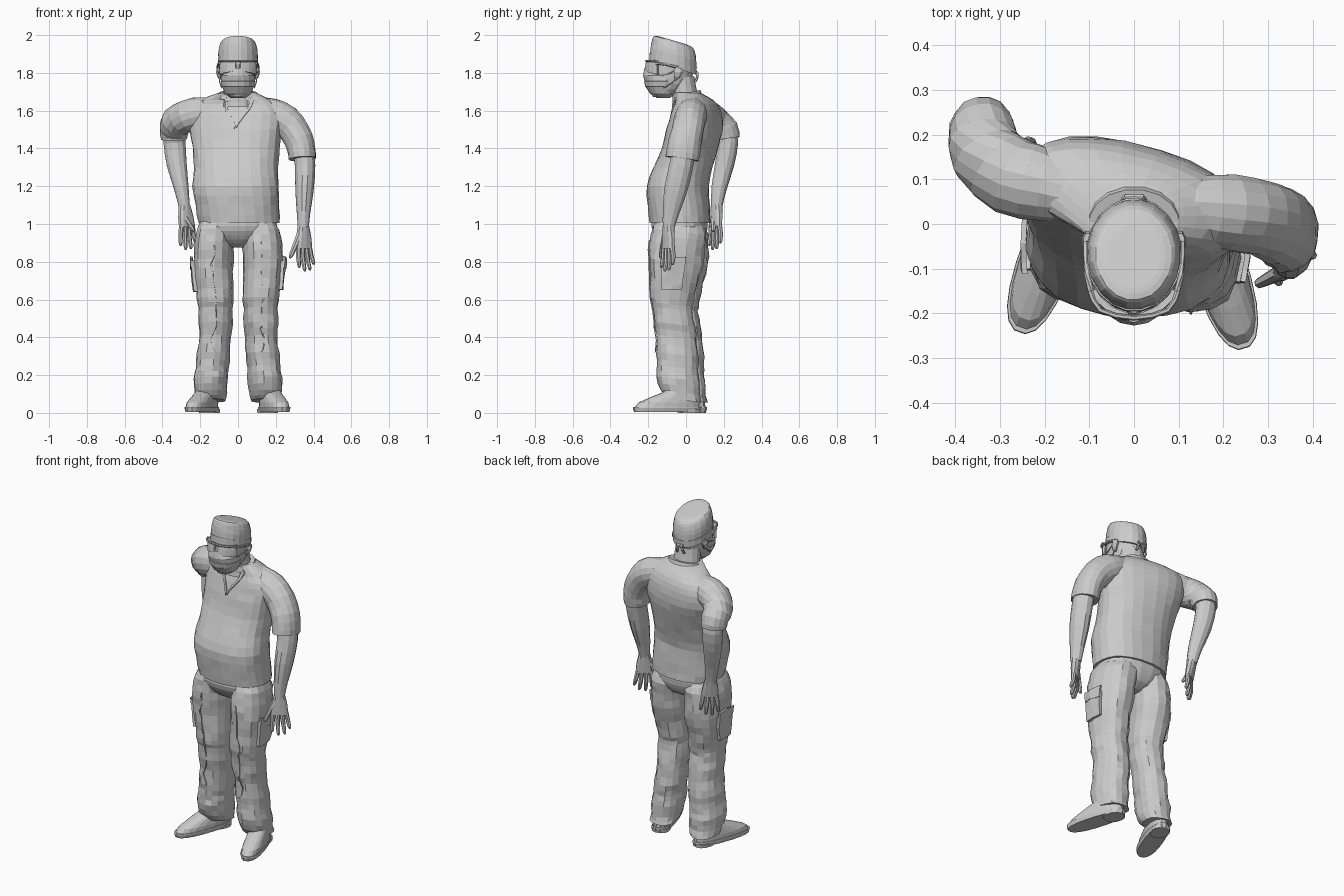
import bpy, bmesh, math, random
from mathutils import Vector
from mathutils.bvhtree import BVHTree

random.seed(4)
X, Y, Z = Vector((1, 0, 0)), Vector((0, 1, 0)), Vector((0, 0, 1))


def finish(name, bm):
    bmesh.ops.recalc_face_normals(bm, faces=bm.faces)
    me = bpy.data.meshes.new(name)
    bm.to_mesh(me)
    bm.free()
    ob = bpy.data.objects.new(name, me)
    bpy.context.collection.objects.link(ob)
    return ob


def spline(a, b, c, d, t):
    return 0.5 * (2*b + (c-a)*t + (2*a-5*b+4*c-d)*t*t + (3*b-a-3*c+d)*t**3)


def loft(name, rings, axis=None, sides=16, sub=2, p=2.0, wrinkle=0.0):
    """Skin of oval rings (x, y, z, rx, ry, yaw); axis fixes the ring normal."""
    rings = [tuple(r) + (0,) * (6 - len(r)) for r in rings]
    full = []
    for i in range(len(rings) - 1):
        q = [rings[max(0, min(len(rings)-1, i+k))] for k in (-1, 0, 1, 2)]
        full += [[spline(*v, s / sub) for v in zip(*q)] for s in range(sub)]
    full.append(rings[-1])
    pts = [Vector(r[:3]) for r in full]
    bm, loops = bmesh.new(), []
    for i, r in enumerate(full):
        t = axis or pts[min(i+1, len(pts)-1)] - pts[max(i-1, 0)]
        t = t.normalized()
        uy = (Y - t * Y.dot(t)).normalized()
        ux = uy.cross(t)
        yaw, loop = math.radians(r[5]), []
        ux, uy = ux*math.cos(yaw) + uy*math.sin(yaw), uy*math.cos(yaw) - ux*math.sin(yaw)
        for k in range(sides):
            a = 2 * math.pi * (k + 0.5) / sides
            c, s = math.cos(a), math.sin(a)
            c, s = math.copysign(abs(c)**(2/p), c), math.copysign(abs(s)**(2/p), s)
            w = 1 + random.uniform(-wrinkle, wrinkle)
            loop.append(bm.verts.new(pts[i] + (ux*c*r[3] + uy*s*r[4]) * w))
        loops.append(loop)
    for l0, l1 in zip(loops, loops[1:]):
        for k in range(sides):
            n = (k + 1) % sides
            bm.faces.new((l0[k], l0[n], l1[n], l1[k]))
    bm.faces.new(loops[0])
    bm.faces.new(loops[-1])
    return finish(name, bm)


def tube(name, pts, r, sides=6):
    return loft(name, [(*q, r, r) for q in pts], sides=sides, sub=2)


def patch(name, target, corners, thick, n=5, m=5, lift=0.5):
    """Cloth panel laid on the nearest surface of a target part."""
    me = target.data
    tree = BVHTree.FromPolygons([v.co for v in me.vertices], [q.vertices for q in me.polygons])
    a, b, c, d = map(Vector, corners)
    bm, grid = bmesh.new(), []
    for j in range(m + 1):
        row = []
        for i in range(n + 1):
            q = a.lerp(b, i/n).lerp(d.lerp(c, i/n), j/m)
            co, no, _, _ = tree.find_nearest(q)
            row.append(bm.verts.new(co + no * thick * lift))
        grid.append(row)
    for j in range(m):
        for i in range(n):
            bm.faces.new((grid[j][i], grid[j][i+1], grid[j+1][i+1], grid[j+1][i]))
    ob = finish(name, bm)
    mod = ob.modifiers.new("thickness", 'SOLIDIFY')
    mod.thickness, mod.offset = thick, 0
    return ob


def hand(side, wrist, knuckle, across, down, thumb):
    wrist, knuckle, thumb = Vector(wrist), Vector(knuckle), Vector(thumb)
    across, down = Vector(across).normalized(), Vector(down).normalized()
    yaw = -math.degrees(math.atan2(across.y, across.x))
    mid = wrist.lerp(knuckle, 0.55)
    loft(side + "_palm", [(*wrist, .031, .028, yaw), (*mid, .046, .023, yaw),
         (*knuckle, .049, .019, yaw)], sides=10, p=2.5)
    curl = across.cross(down) * 0.012
    for i, length in enumerate((.115, .135, .13, .10)):
        k = i - 1.5
        root = knuckle + across * k * .024 - down * .012
        d = (down + across * k * .09).normalized()
        loft(f"{side}_finger_{i+1}", [(*root, .014, .014), (*(root + d*length*.55 + curl*.4), .0125, .0125),
             (*(root + d*length*.9), .01, .01), (*(root + d*length), .005, .005)], sides=7, sub=1)
    root = wrist.lerp(knuckle, .35) - across * .025
    loft(side + "_thumb", [(*root, .018, .018), (*root.lerp(thumb, .55), .015, .015),
         (*root.lerp(thumb, .9), .012, .012), (*thumb, .006, .006)], sides=7, sub=1)


# Tunic: belly at the bottom, shoulders twisted so the right one is set back
tunic = loft("tunic", [
    (.005, -.032, 1.005, .216, .16, -2), (-.003, -.04, 1.10, .222, .164, -3),
    (-.012, -.045, 1.20, .23, .162, -5), (-.01, -.015, 1.30, .222, .152, -8),
    (-.01, .02, 1.40, .232, .142, -11), (-.01, .045, 1.50, .25, .136, -14),
    (-.01, .055, 1.58, .255, .118, -14), (-.015, .055, 1.635, .225, .098, -14),
    (-.01, .03, 1.675, .15, .08, -10), (0, .005, 1.695, .098, .07, 0)],
    axis=Z, sides=24, p=2.3, wrinkle=.014)
# V neckline bands and back collar
for s, x in (("right", -.09), ("left", .08)):
    patch(s + "_neckline", tunic, [(x, -.10, 1.68), (x*1.15, -.10, 1.67), (-.03 + x*.06, -.16, 1.53),
          (-.03, -.16, 1.545)], .007, n=2, m=6)
loft("collar", [(0, .008, 1.67, .112, .08), (0, .005, 1.695, .1, .074)], axis=Vector((0, -.2, 1)), sub=1)

# Sleeves growing out of the shoulder slope, bent right arm and hanging left arm
loft("right_sleeve", [(-.10, .06, 1.615, .06, .06), (-.19, .085, 1.59, .083, .082), (-.27, .105, 1.572, .088, .088),
     (-.328, .155, 1.54, .083, .082), (-.338, .203, 1.495, .076, .078), (-.338, .215, 1.45, .071, .07)],
     wrinkle=.03)
loft("right_forearm", [(-.338, .205, 1.50, .058, .062), (-.336, .222, 1.43, .06, .056),
     (-.325, .205, 1.32, .055, .052), (-.30, .175, 1.19, .04, .042), (-.284, .162, 1.09, .03, .03)], sides=12)
loft("left_sleeve", [(.08, .04, 1.615, .06, .06), (.17, .03, 1.585, .083, .082), (.25, .02, 1.545, .086, .085),
     (.305, .005, 1.48, .08, .086), (.333, -.01, 1.41, .076, .09), (.34, -.02, 1.345, .073, .09)], wrinkle=.03)
loft("left_forearm", [(.345, -.01, 1.42, .058, .065), (.355, -.025, 1.31, .056, .065),
     (.352, -.055, 1.18, .05, .063), (.347, -.08, 1.06, .037, .045), (.346, -.092, .98, .03, .032)], sides=12)
hand("left", (.346, -.092, .99), (.35, -.095, .87), (.8, .6, 0), (.15, -.05, -1), (.275, -.135, .82))
hand("right", (-.284, .163, 1.10), (-.27, .155, .985), (.65, .5, 0), (.06, -.03, -1), (-.232, .145, .96))

# Trousers: pelvis and two legs, the right leg standing slightly further back
loft("trouser_seat", [(.0, -.03, 1.06, .2, .145), (0, -.035, .99, .206, .15), (0, -.03, .94, .19, .135),
     (0, -.025, .90, .12, .105), (0, -.025, .875, .05, .06)], axis=Z, sides=20, p=2.3, wrinkle=.01)
LEG = [(.105, -.03, 1.01, .09, .125), (.118, -.035, .96, .1, .145), (.127, -.045, .89, .104, .148),
       (.13, -.055, .80, .103, .145),
       (.127, -.065, .70, .1, .13), (.12, -.075, .60, .096, .117), (.12, -.072, .55, .089, .107),
       (.121, -.062, .47, .09, .11), (.122, -.05, .40, .082, .108), (.13, -.046, .31, .088, .113),
       (.137, -.044, .24, .084, .108), (.143, -.04, .18, .09, .115),
       (.145, -.03, .11, .084, .105), (.147, -.005, .065, .078, .09)]
for s, m in (("left", 1), ("right", -1)):
    back = .03 if m < 0 else 0
    leg = loft(s + "_trouser_leg", [(m*x, y + back * min(1, (1.01-z)*5), z, rx, ry, m*8)
               for x, y, z, rx, ry in LEG], axis=Vector((0, .12, 1)), p=2.3, wrinkle=.042)
    # Cargo pocket with flap, and a front crease
    y0, y1, ox = -.15 + back, .01 + back, m * .3
    patch(s + "_cargo_pocket", leg, [(ox, y0, .64), (ox, y1, .63), (ox, y1, .79), (ox, y0, .80)], .018, n=4, m=4)
    patch(s + "_pocket_flap", leg, [(ox, y0-.005, .765), (ox, y1+.005, .755), (ox, y1+.005, .82),
          (ox, y0-.005, .83)], .012, n=4, m=2, lift=1.3)
    patch(s + "_front_crease", leg, [(m*.14, -.3, .30), (m*.148, -.3, .30), (m*.143, -.3, .93),
          (m*.135, -.3, .93)], .006, n=1, m=24, lift=.4)

    # Shoe: welted sole, heel block and upper, toes turned out
    ang = m * math.radians(17 if m > 0 else 20)
    sx, sy, yaw = m * .192, -.10 + back * 1.1, math.degrees(ang)

    def shoe(name, rows, **kw):
        loft(name, [(sx - m*.012 + math.sin(-ang)*o + m*.012, sy + math.cos(ang)*o, z, w, l, yaw)
                    for z, o, l, w in rows], axis=Z, sub=1, p=2.4, **kw)
    shoe(s + "_sole", [(.006, 0, .182, .056), (.026, 0, .188, .062), (.032, 0, .186, .061)], sides=20)
    shoe(s + "_heel", [(0, .12, .06, .052), (.02, .12, .062, .055)], sides=12)
    shoe(s + "_shoe_upper", [(.03, 0, .178, .057), (.055, .01, .166, .057), (.082, .04, .133, .053),
         (.11, .075, .095, .05), (.16, .1, .07, .048)], sides=20)

# Neck and head
loft("neck", [(0, .005, 1.62, .09, .08), (0, -.005, 1.68, .08, .068), (0, -.03, 1.78, .074, .074)], axis=Z, sides=14)
head = loft("head", [(0, -.135, 1.672, .035, .04), (0, -.115, 1.692, .066, .07), (0, -.09, 1.74, .087, .108),
     (0, -.08, 1.80, .096, .12), (0, -.07, 1.86, .1, .122), (0, -.07, 1.92, .09, .105)], axis=Z, sides=20)
loft("nose", [(0, -.185, 1.845, .012, .015), (0, -.205, 1.80, .018, .02)], axis=Z, sides=8, sub=1)

# Face mask with pleats
loft("face_mask", [(0, -.12, 1.668, .042, .035), (0, -.12, 1.69, .07, .07), (0, -.125, 1.725, .084, .088),
     (0, -.125, 1.727, .087, .091), (0, -.122, 1.755, .094, .1), (0, -.122, 1.757, .092, .097),
     (0, -.128, 1.785, .09, .099), (0, -.15, 1.805, .064, .074), (0, -.19, 1.825, .022, .03)],
     axis=Z, sides=18, sub=1)

# Ears, ear loops, goggle lenses and temples
for s, m in (("left", 1), ("right", -1)):
    loft(s + "_ear", [(m*.094, -.05, 1.765, .006, .008), (m*.1, -.046, 1.78, .011, .018),
         (m*.103, -.04, 1.805, .014, .026), (m*.104, -.04, 1.825, .01, .02)], axis=Z, sides=8, sub=1)
    tube(s + "_ear_loop", [(m*.092, -.13, 1.785), (m*.102, -.08, 1.80), (m*.107, -.04, 1.825)], .003)
    tube(s + "_lower_ear_loop", [(m*.086, -.12, 1.72), (m*.097, -.07, 1.75), (m*.1, -.035, 1.785)], .003)
    patch(s + "_goggle_lens", head, [(m*.012, -.24, 1.815), (m*.11, -.16, 1.79), (m*.11, -.16, 1.86),
          (m*.012, -.24, 1.86)], .014, n=6, m=3, lift=1.0)
    tube(s + "_goggle_temple", [(m*.094, -.16, 1.85), (m*.105, -.11, 1.845), (m*.107, -.04, 1.828)], .007)
    tube(s + "_cap_tie", [(m*.004, .055, 1.80), (m*.018, .06, 1.78), (m*.024, .05, 1.755)], .007)
tube("goggle_brow_bar", [(-.098, -.15, 1.86), (-.075, -.193, 1.864), (0, -.21, 1.864),
     (.075, -.193, 1.864), (.098, -.15, 1.86)], .006)

# Surgical cap, tilted down to the back, with a folded band and a knot
TILT = Vector((0, .28, .96))
loft("cap", [(0, -.07, 1.832, .104, .130), (0, -.066, 1.90, .106, .127), (0, -.066, 1.945, .097, .118),
     (0, -.068, 1.966, .085, .106), (0, -.072, 1.973, .06, .075)], axis=TILT, sides=20, wrinkle=.01)
loft("cap_band", [(0, -.07, 1.828, .107, .132), (0, -.068, 1.868, .108, .132)], axis=TILT, sides=20, sub=1)
loft("cap_knot", [(-.02, .055, 1.80, .012, .012), (0, .058, 1.80, .009, .009),
     (.02, .055, 1.80, .012, .012)], sides=8, sub=1)
